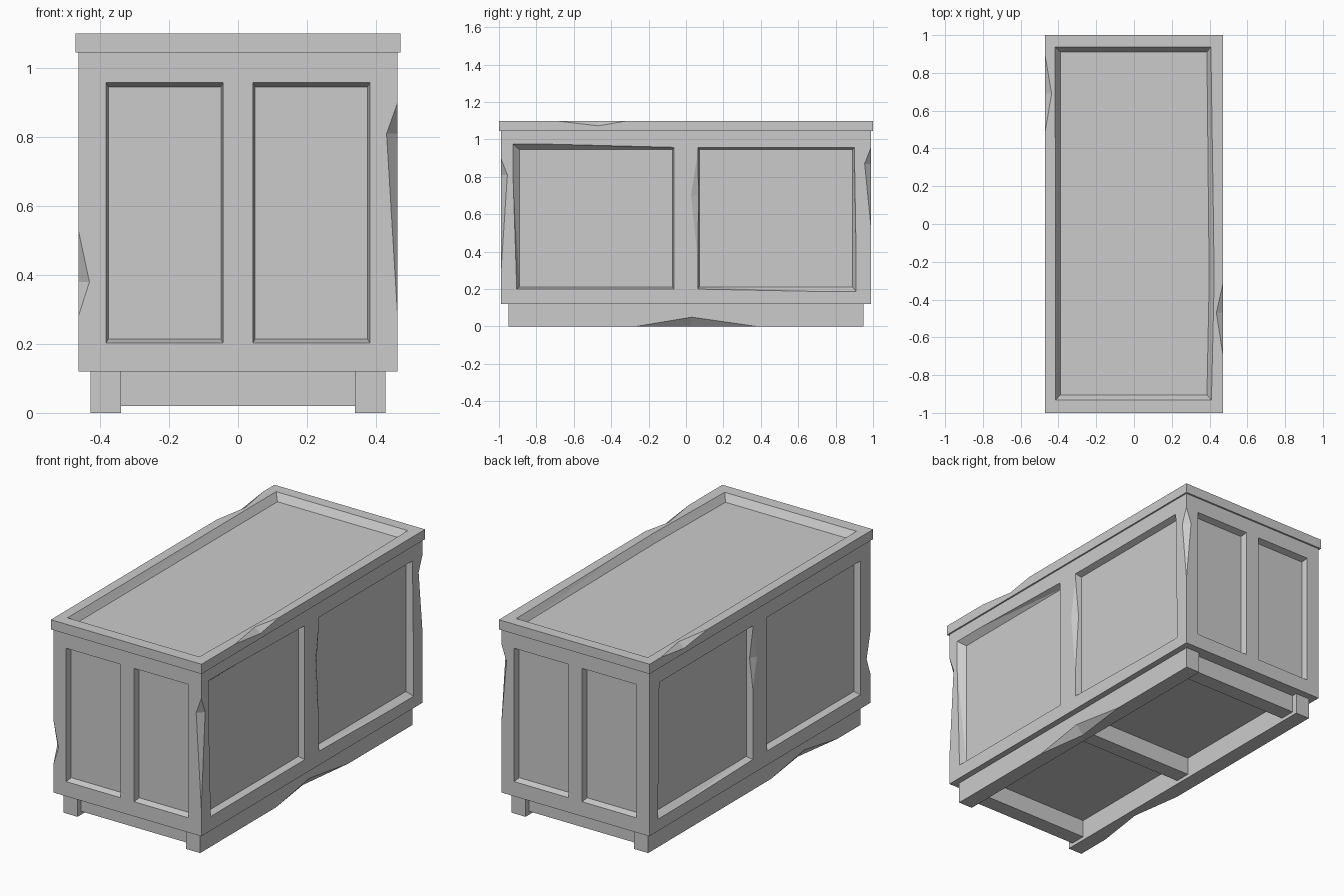
import bpy, bmesh
from mathutils import Vector

cube = bpy.data.objects.get("Cube")
if cube:
    bpy.data.objects.remove(cube, do_unlink=True)

# One plain grey for everything
grey = bpy.data.materials.new("plain grey")
grey.use_nodes = True
grey.diffuse_color = (0.6, 0.6, 0.6, 1)
grey.node_tree.nodes["Principled BSDF"].inputs["Base Color"].default_value = (0.6, 0.6, 0.6, 1)


def hull(name, points):
    """Convex solid around a few points."""
    bm = bmesh.new()
    for p in points:
        bm.verts.new(p)
    result = bmesh.ops.convex_hull(bm, input=bm.verts)
    bmesh.ops.delete(bm, geom=list(set(result["geom_interior"] + result["geom_unused"])), context='VERTS')
    bmesh.ops.dissolve_limit(bm, angle_limit=0.001, verts=bm.verts, edges=bm.edges)
    bmesh.ops.recalc_face_normals(bm, faces=bm.faces)
    mesh = bpy.data.meshes.new(name)
    bm.to_mesh(mesh)
    bm.free()
    mesh.materials.append(grey)
    obj = bpy.data.objects.new(name, mesh)
    bpy.context.collection.objects.link(obj)
    return obj


def box(name, xs, ys, zs):
    return hull(name, [(x, y, z) for x in xs for y in ys for z in zs])


def carve(obj, points):
    """Subtract a convex cutter and remove it again."""
    cutter = hull("cutter", points)
    cutter.hide_render = True
    mod = obj.modifiers.new("carve", 'BOOLEAN')
    mod.operation, mod.solver, mod.object = 'DIFFERENCE', 'EXACT', cutter
    bpy.context.view_layer.objects.active = obj
    bpy.ops.object.modifier_apply(modifier=mod.name)
    bpy.data.objects.remove(cutter, do_unlink=True)


def pocket(obj, outer, inner):
    """Sunken panel with sloped walls, from its rim to its floor."""
    rim, floor = [Vector(p) for p in outer], [Vector(p) for p in inner]
    carve(obj, [r + (r - f) * 0.3 for r, f in zip(rim, floor)] + floor)


def chip(obj, start, end, tip_a, tip_b):
    """Splinter knocked out of an edge, with a tip on each adjoining face."""
    p, q, a, b = (Vector(v) for v in (start, end, tip_a, tip_b))
    mid = (p + q) / 2
    outside = mid + (mid - (a + b) / 2)
    carve(obj, [p, q, a + (a - b) * 0.3, b + (b - a) * 0.3, outside])


W, L, LOW, TOP = 0.463, 0.99, 0.12, 1.045
DEPTH = 0.035

# Crate body
body = box("crate_body", (-W, W), (-L, L), (LOW, TOP))

# End panels, two on the front and two on the back
for end in (-1, 1):
    for side in (-1, 1):
        outer = [(side * u, end * L, v) for u in (0.043, 0.383) for v in (0.203, 0.958)]
        inner = [(side * u, end * (L - DEPTH), v) for u in (0.05, 0.376) for v in (0.214, 0.946)]
        pocket(body, outer, inner)

# Long side panels; those on the left are slightly out of square
rear_rim = [(0.063, 0.2), (0.063, 0.957), (0.9, 0.957), (0.91, 0.187)]
front_rim = [(-0.065, 0.2), (-0.065, 0.958), (-0.925, 0.975), (-0.905, 0.2)]
plain_rim = [(-0.065, 0.2), (-0.065, 0.957), (-0.9, 0.957), (-0.9, 0.2)]
floor = [(0.071, 0.212), (0.071, 0.945), (0.89, 0.945), (0.89, 0.212)]
for side, rim, flip in ((1, rear_rim, 1), (1, front_rim, -1), (-1, rear_rim, 1), (-1, plain_rim, -1)):
    pocket(body, [(side * W, u, v) for u, v in rim],
           [(side * (W - DEPTH), flip * u, v) for u, v in floor])

# Splinters on the upright corners: side, end, bottom, top, tip height
for sx, sy, low, high, tip in ((1, -1, 0.28, 0.9, 0.81), (-1, -1, 0.28, 0.53, 0.38), (1, 1, 0.52, 0.96, 0.87)):
    chip(body, (sx * W, sy * L, low), (sx * W, sy * L, high),
         (sx * W, sy * (L - 0.035), tip), (sx * (W - 0.032), sy * L, tip))

# Splinters on the middle uprights
for side, low, high, tip in ((1, 0.35, 0.93, 0.7), (-1, 0.6, 0.94, 0.77)):
    chip(body, (side * W, 0.063, low), (side * W, 0.063, high),
         (side * W, 0.027, tip), (side * 0.445, 0.067, tip))

# Lid with a raised rim
LW, LT = 0.472, 1.1
lid = box("lid", (-LW, LW), (-1, 1), (TOP, LT))
rim = [(-0.415, -0.932), (0.41, -0.932), (0.424, -0.3), (0.407, 0.937), (-0.417, 0.937)]
floor = [(-0.39, -0.905), (0.386, -0.905), (0.398, -0.3), (0.386, 0.91), (-0.39, 0.91)]
pocket(lid, [(x, y, LT) for x, y in rim], [(x, y, LT - 0.04) for x, y in floor])
for side, near, far, tip in ((1, -0.7, -0.31, -0.47), (-1, 0.48, 0.9, 0.69)):
    chip(lid, (side * LW, near, LT), (side * LW, far, LT),
         (side * LW, tip, LT - 0.027), (side * (LW - 0.036), tip, LT))

# Skids with a splinter on each lower outer edge
for name, side, near, far, tip in (("left_skid", 1, -0.27, 0.38, 0.03), ("right_skid", -1, -0.75, -0.15, -0.45)):
    skid = box(name, (side * 0.34, side * 0.428), (-0.95, 0.95), (0, LOW))
    chip(skid, (side * 0.428, near, 0), (side * 0.428, far, 0),
         (side * 0.428, tip, 0.05), (side * 0.385, tip, 0))

# Cross beams between the skids
for name, y in (("front_beam", -0.875), ("middle_beam", 0), ("back_beam", 0.875)):
    box(name, (-0.34, 0.34), (y - 0.045, y + 0.045), (0.02, LOW))
